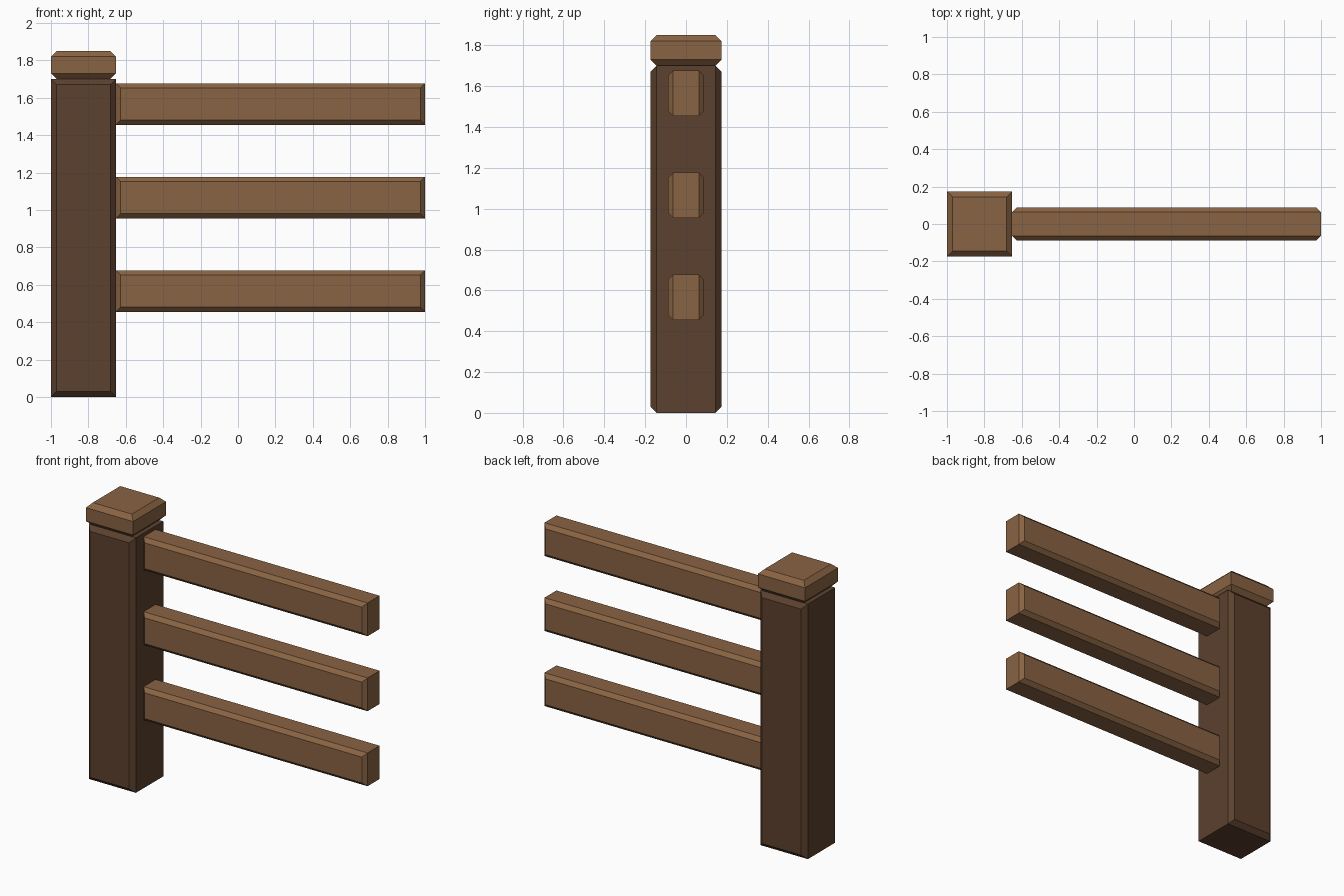
import bpy
import bmesh
from mathutils import Vector

if "Cube" in bpy.data.objects:
    bpy.data.objects.remove(bpy.data.objects["Cube"])


def srgb(r, g, b):
    lin = [((c / 255 + 0.055) / 1.055) ** 2.4 for c in (r, g, b)]
    return (*lin, 1.0)


def material(name, color):
    mat = bpy.data.materials.new(name)
    mat.diffuse_color = color
    mat.use_nodes = True
    mat.node_tree.nodes["Principled BSDF"].inputs["Base Color"].default_value = mat.diffuse_color
    return mat


def chamfered_block(name, low, high, axis, chamfer, mat):
    """Box whose two end faces along one axis have chamfered borders."""
    low, high = Vector(low), Vector(high)
    bm = bmesh.new()
    bmesh.ops.create_cube(bm, size=1)
    for v in bm.verts:
        v.co = Vector((low[i] + (v.co[i] + 0.5) * (high[i] - low[i]) for i in range(3)))
    # chamfer only the edges that lie on the two end faces
    edges = [e for e in bm.edges
             if abs(e.verts[0].co[axis] - e.verts[1].co[axis]) < 1e-5]
    # replace each end face by a shrunken face joined by sloped borders
    ends = [f for f in bm.faces if all(e in edges for e in f.edges)]
    mid = (low + high) / 2
    bmesh.ops.inset_individual(bm, faces=ends, thickness=chamfer, use_even_offset=True)
    inner = {v for f in ends for v in f.verts}
    for v in bm.verts:
        if v not in inner:
            v.co[axis] += chamfer if v.co[axis] < mid[axis] else -chamfer
    bmesh.ops.recalc_face_normals(bm, faces=bm.faces)
    mesh = bpy.data.meshes.new(name)
    bm.to_mesh(mesh)
    bm.free()
    mesh.materials.append(mat)
    obj = bpy.data.objects.new(name, mesh)
    bpy.context.collection.objects.link(obj)
    return obj


dark_wood = material("dark_wood", srgb(92, 65, 46))
light_wood = material("light_wood", srgb(137, 99, 67))

# Upright post, chamfered around its front and back faces
chamfered_block("post", (-1, -0.174, 0), (-0.652, 0.174, 1.7), 1, 0.03, dark_wood)

# Post cap, chamfered around its top and bottom faces
chamfered_block("post_cap", (-1, -0.174, 1.7), (-0.652, 0.174, 1.85), 2, 0.03, light_wood)

# Three horizontal rails
for label, z in (("lower", 0.566), ("middle", 1.066), ("upper", 1.566)):
    chamfered_block(label + "_rail", (-0.652, -0.088, z - 0.111), (1, 0.088, z + 0.111),
                    1, 0.025, light_wood)
